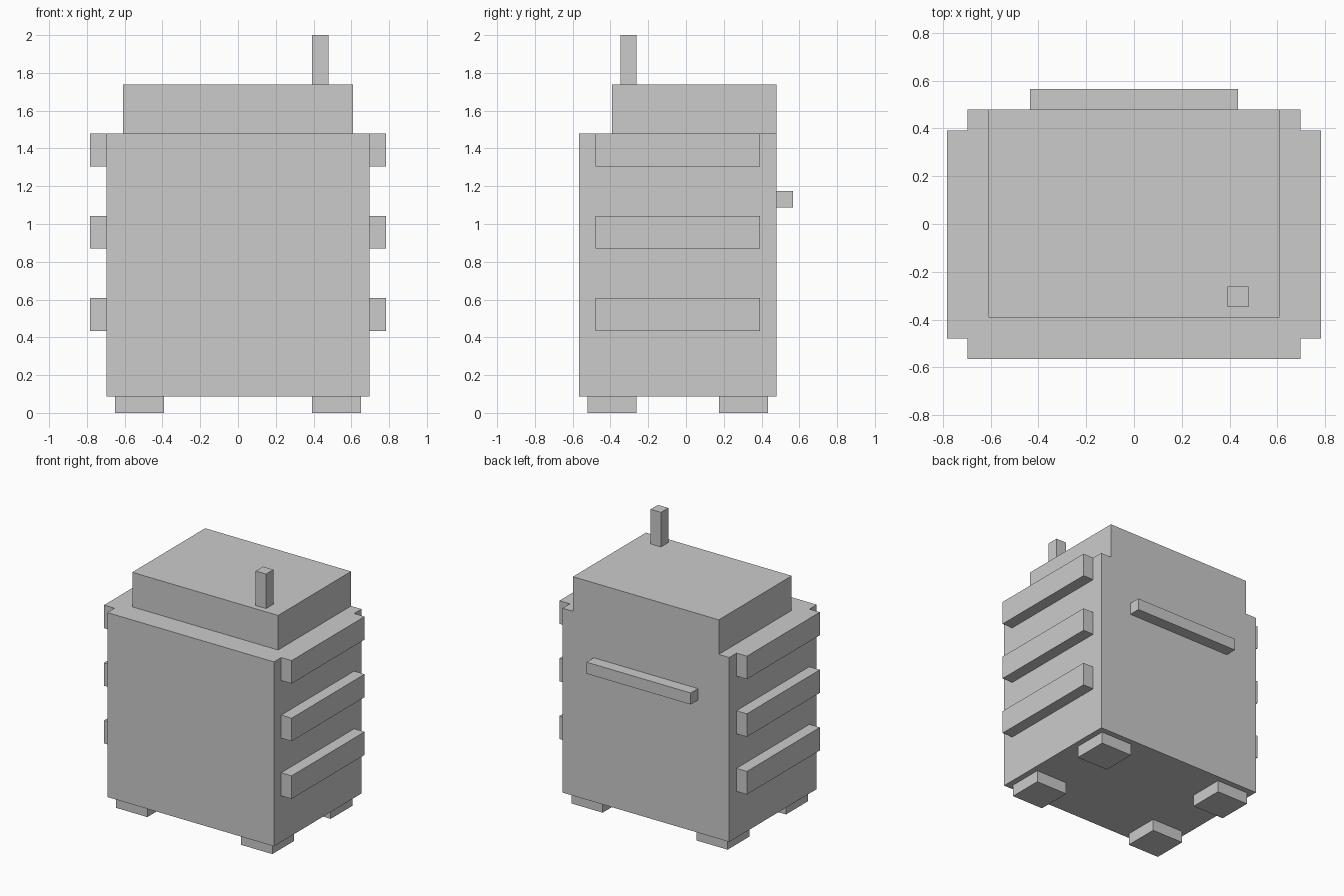
import bpy

if "Cube" in bpy.data.objects:
    bpy.data.objects.remove(bpy.data.objects["Cube"])

U = 2 / 23  # grid unit of the blocky model


def box(name, x, y, z):
    """Axis-aligned box from (min, max) ranges in grid units."""
    bpy.ops.mesh.primitive_cube_add(size=1)
    ob = bpy.context.object
    ob.name = name
    ob.location = [U * (a + b) / 2 for a, b in (x, y, z)]
    ob.scale = [U * (b - a) for a, b in (x, y, z)]
    bpy.ops.object.transform_apply(location=True, rotation=False, scale=True)
    return ob


def mirrored_box(name, x, y, z):
    """Box repeated on the other side of x = 0."""
    ob = box(name, x, y, z)
    ob.data.transform(ob.matrix_world)
    ob.location = (0, 0, 0)
    ob.modifiers.new("mirror", "MIRROR").use_axis = (True, False, False)
    return ob


# Main body, top block and chimney
box("body", (-8, 8), (-6.5, 5.5), (1, 17))
box("top_block", (-7, 7), (-4.5, 5.5), (17, 20))
box("chimney", (4.5, 5.5), (-4, -3), (20, 23))

# Rail across the back
box("back_rail", (-5, 5), (5.5, 6.5), (12.5, 13.5))

# Three ribs on each side
for name, z in (("lower", 5), ("middle", 10), ("upper", 15)):
    mirrored_box(name + "_side_ribs", (8, 9), (-5.5, 4.5), (z, z + 2))

# Four feet
for name, y in (("front", -6), ("back", 2)):
    mirrored_box(name + "_feet", (4.5, 7.5), (y, y + 3), (0, 1))
